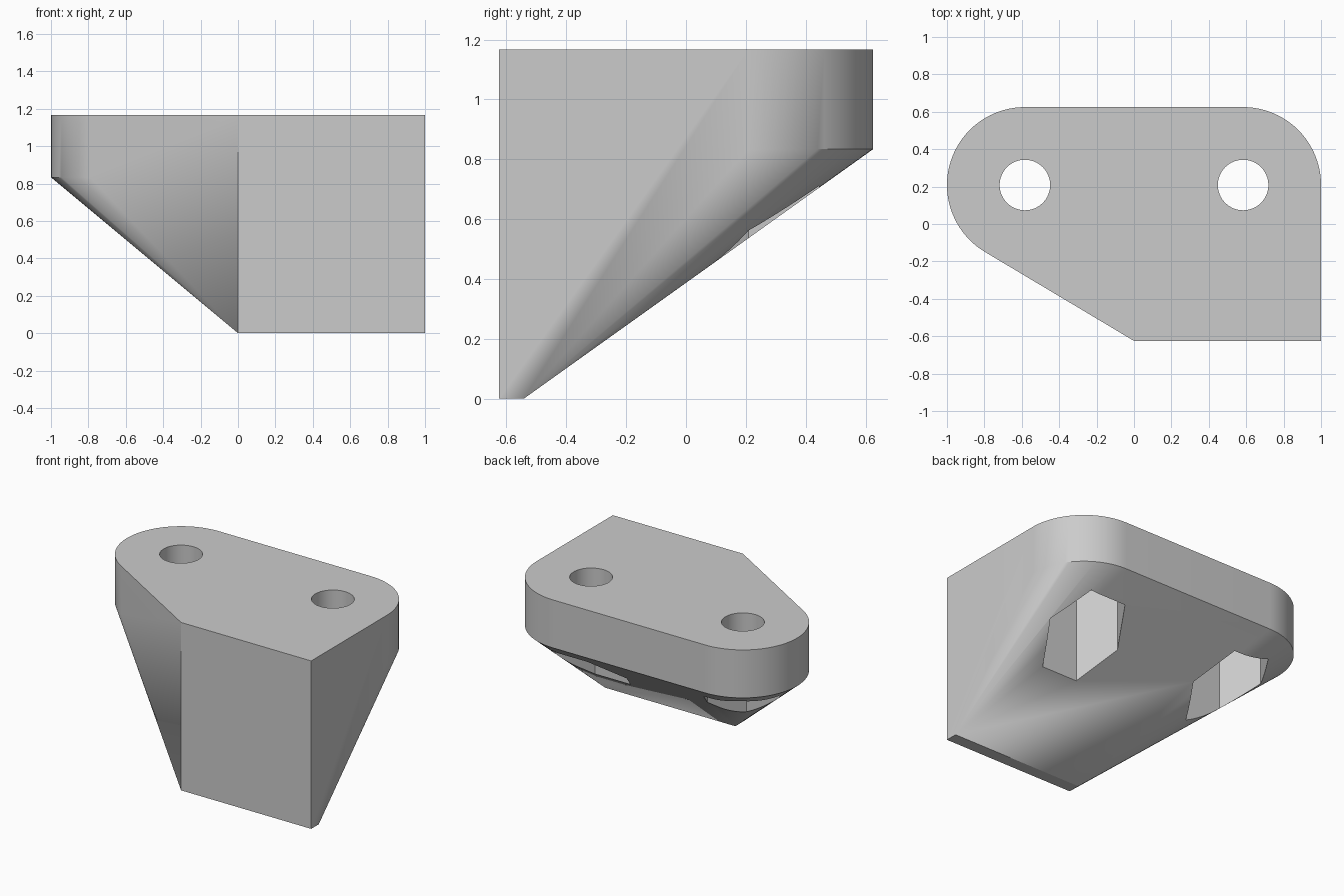
import bpy, bmesh
from math import cos, sin, pi, radians

if "Cube" in bpy.data.objects:
    bpy.data.objects.remove(bpy.data.objects["Cube"])

MM = 1 / 12                  # design unit: one millimetre
TOP, PLATE, STRIP = 14, 4, 1
HOLE_X, HOLE_Y = 7, 2.5
NUT_CEILING = 12

grey = bpy.data.materials.new("plain grey")
grey.use_nodes = True
colour = (0.6, 0.6, 0.6, 1)
grey.diffuse_color = colour
grey.node_tree.nodes["Principled BSDF"].inputs["Base Color"].default_value = colour


def hull(name, points):
    """Solid spanned by a set of points given in millimetres."""
    bm = bmesh.new()
    for p in points:
        bm.verts.new([c * MM for c in p])
    result = bmesh.ops.convex_hull(bm, input=bm.verts)
    spare = [v for v in result["geom_interior"] if isinstance(v, bmesh.types.BMVert)]
    bmesh.ops.delete(bm, geom=spare, context="VERTS")
    bmesh.ops.dissolve_limit(bm, angle_limit=radians(0.1), verts=bm.verts, edges=bm.edges)
    bmesh.ops.recalc_face_normals(bm, faces=bm.faces)
    mesh = bpy.data.meshes.new(name)
    bm.to_mesh(mesh)
    bm.free()
    mesh.materials.append(grey)
    obj = bpy.data.objects.new(name, mesh)
    bpy.context.collection.objects.link(obj)
    return obj


def prism(x, radius, sides, low, high):
    """Points of an upright prism around a screw axis."""
    return [(x + radius * cos(2 * pi * i / sides), HOLE_Y + radius * sin(2 * pi * i / sides), z)
            for i in range(sides) for z in (low, high)]


# Body: two round plate ends blended into a narrow tall front strip
front = -HOLE_Y - 5
body_points = [(x, y, z) for x in (0, 12) for y in (front, front + STRIP) for z in (0, TOP)]
for side in (-1, 1):
    body_points += prism(side * HOLE_X, 5, 96, TOP - PLATE, TOP)
body = hull("bracket_body", body_points)

# Screw holes from above and hexagonal nut pockets from below
cutters = []
for side in (-1, 1):
    cutters.append(hull("nut_pocket_cutter", prism(side * HOLE_X, 3.28, 6, -1, NUT_CEILING)))
    cutters.append(hull("screw_hole_cutter", prism(side * HOLE_X, 1.62, 64, NUT_CEILING - 1, TOP + 1)))

bpy.context.view_layer.objects.active = body
for cutter in cutters:
    cutter.hide_render = True
    cut = body.modifiers.new("cut", "BOOLEAN")
    cut.operation, cut.solver, cut.object = "DIFFERENCE", "EXACT", cutter
    bpy.ops.object.modifier_apply(modifier=cut.name)
for cutter in cutters:
    bpy.data.objects.remove(cutter)

# Smooth rounded sides, crisp rims
bpy.ops.object.select_all(action="DESELECT")
body.select_set(True)
bpy.ops.object.shade_smooth_by_angle(angle=radians(30))
